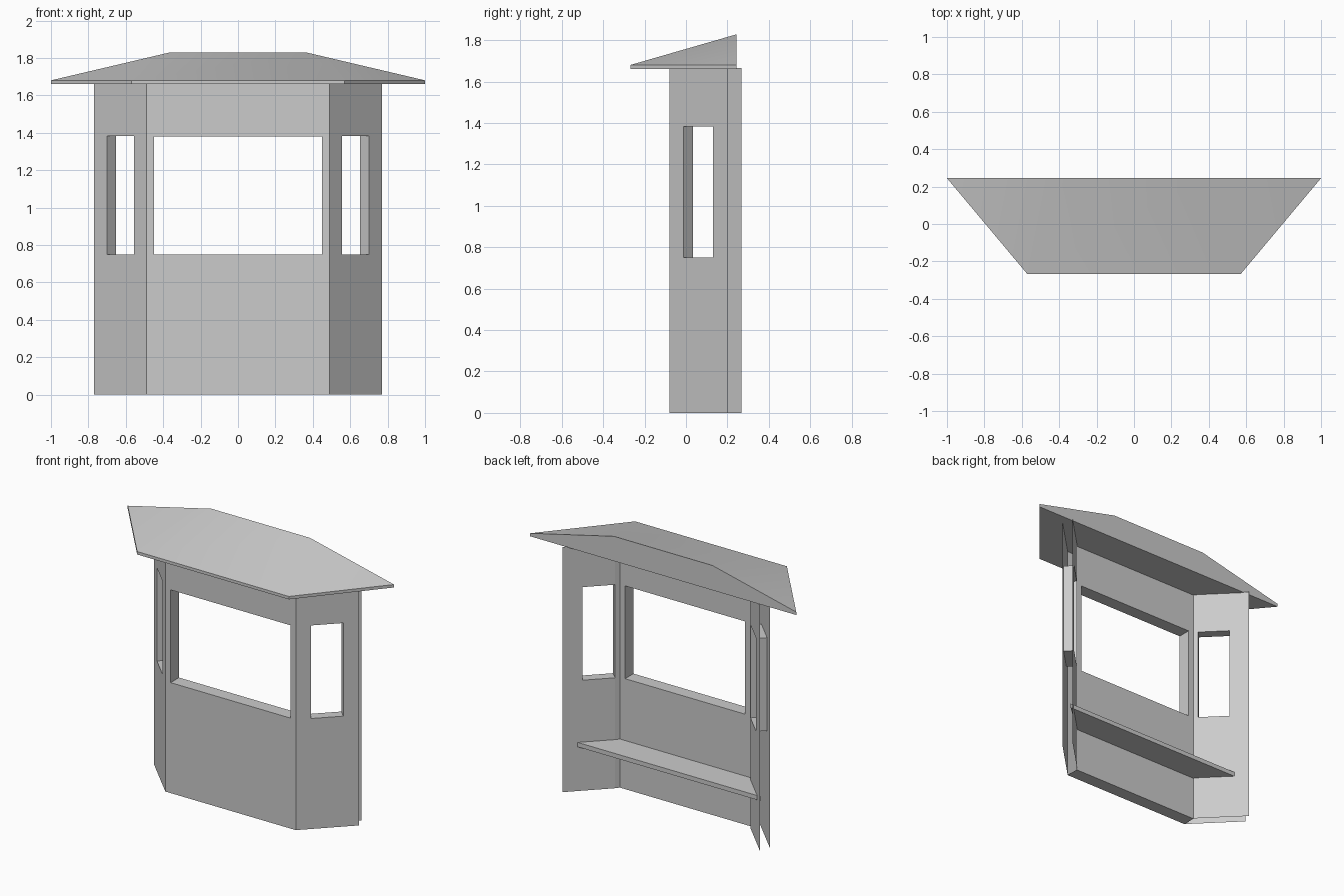
import bpy, bmesh, math

if "Cube" in bpy.data.objects:
    bpy.data.objects.remove(bpy.data.objects["Cube"])

TOP = 1.665


def make_object(name, bm):
    bmesh.ops.recalc_face_normals(bm, faces=bm.faces)
    mesh = bpy.data.meshes.new(name)
    bm.to_mesh(mesh)
    bm.free()
    obj = bpy.data.objects.new(name, mesh)
    bpy.context.collection.objects.link(obj)
    return obj


def window_wall(name, outer, inner, sill, head, base_cap=False):
    """Two skins, each a strip of 4 plan points, joined by a framed opening."""
    bm = bmesh.new()
    levels = (0, sill, head, TOP)
    skins = [[[bm.verts.new((x, y, z)) for x, y in line] for z in levels]
             for line in (outer, inner)]
    # wall skins, leaving out the middle cell for the window
    for g in skins:
        for r in range(3):
            for c in range(3):
                if (r, c) != (1, 1):
                    bm.faces.new((g[r][c], g[r][c + 1], g[r + 1][c + 1], g[r + 1][c]))
    # window reveals
    ring = [(1, 1), (1, 2), (2, 2), (2, 1)]
    a, b = skins
    for i in range(4):
        (r0, c0), (r1, c1) = ring[i], ring[(i + 1) % 4]
        bm.faces.new((a[r0][c0], a[r1][c1], b[r1][c1], b[r0][c0]))
    # underside of the wall
    if base_cap:
        for c in range(3):
            bm.faces.new((a[0][c], a[0][c + 1], b[0][c + 1], b[0][c]))
    return make_object(name, bm)


def slab(name, outline, z0, z1):
    bm = bmesh.new()
    face = bm.faces.new([bm.verts.new((x, y, z0)) for x, y in outline])
    ext = bmesh.ops.extrude_face_region(bm, geom=[face], use_keep_orig=True)
    for v in ext["geom"]:
        if isinstance(v, bmesh.types.BMVert):
            v.co.z = z1
    return make_object(name, bm)


# front wall with the wide opening
xs = (-0.49, -0.45, 0.45, 0.49)
window_wall("front_wall", [(x, -0.08) for x in xs], [(x, 0.01) for x in xs],
            0.75, 1.38, base_cap=True)

# angled side walls, hollow at the free end, mirrored
side = window_wall("side_walls",
                   [(0.49, -0.08), (0.557, -0.013), (0.70, 0.13), (0.77, 0.20)],
                   [(0.49, 0.01), (0.509, 0.035), (0.652, 0.178), (0.742, 0.268)],
                   0.75, 1.382)
side.modifiers.new("mirror", "MIRROR")

# bench between the side walls
slab("bench", [(-0.49, 0.01), (0.49, 0.01), (0.70, 0.20), (-0.70, 0.20)], 0.30, 0.33)

# roof: eave slab outline below, sloped faces rising to a back ridge
bm = bmesh.new()
plan = [(-1, 0.245), (-0.57, -0.268), (0.57, -0.268), (1, 0.245)]
low = [bm.verts.new((x, y, 1.66)) for x, y in plan]
eave = [bm.verts.new((x, y, 1.68)) for x, y in plan]
ridge = [bm.verts.new((x, 0.245, 1.828)) for x in (-0.37, 0.37)]
bm.faces.new(low)
for i in range(3):
    bm.faces.new((low[i], low[i + 1], eave[i + 1], eave[i]))
bm.faces.new((eave[0], eave[1], ridge[0]))
bm.faces.new((eave[1], eave[2], ridge[1], ridge[0]))
bm.faces.new((eave[2], eave[3], ridge[1]))
bm.faces.new((low[0], eave[0], ridge[0], ridge[1], eave[3], low[3]))
roof = make_object("roof", bm)
bpy.context.view_layer.objects.active = roof
roof.select_set(True)
bpy.ops.object.shade_smooth_by_angle(angle=math.radians(30))
